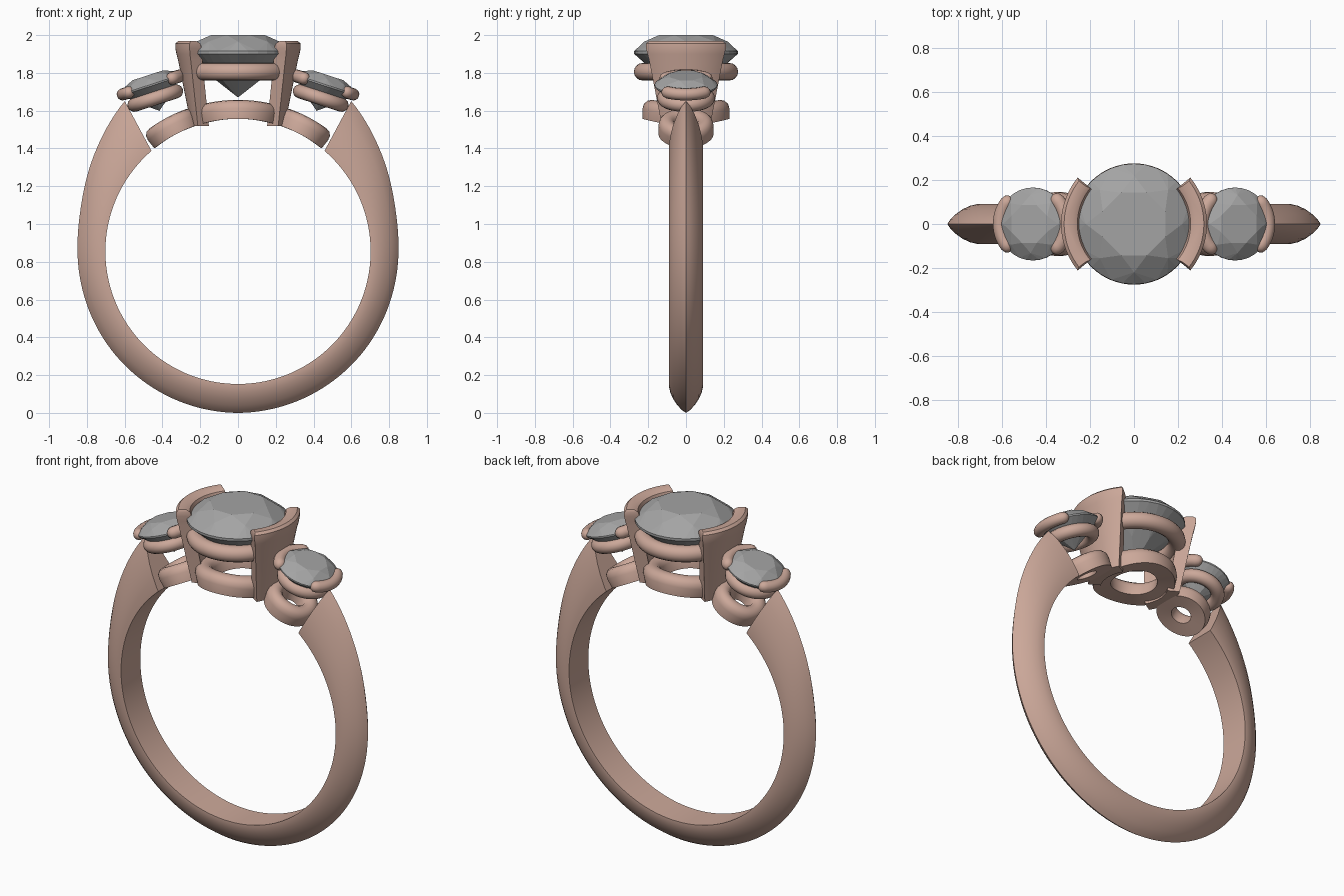
import bpy, bmesh
from math import sin, cos, pi, radians, sqrt
from mathutils import Matrix, Vector

if "Cube" in bpy.data.objects:
    bpy.data.objects.remove(bpy.data.objects["Cube"])

CZ, RI = 0.855, 0.702            # finger hole centre height and radius
metal = bpy.data.materials.new("rose_metal")
metal.diffuse_color = (0.60, 0.39, 0.32, 1)
metal.use_nodes = True
metal.node_tree.nodes["Principled BSDF"].inputs["Base Color"].default_value = metal.diffuse_color
gem_mat = bpy.data.materials.new("gem_grey")
gem_mat.diffuse_color = (0.37, 0.37, 0.37, 1)
gem_mat.use_nodes = True
gem_mat.node_tree.nodes["Principled BSDF"].inputs["Base Color"].default_value = gem_mat.diffuse_color


def finish(name, bm, mat=metal, smooth=True):
    bmesh.ops.recalc_face_normals(bm, faces=bm.faces)
    me = bpy.data.meshes.new(name)
    bm.to_mesh(me)
    bm.free()
    ob = bpy.data.objects.new(name, me)
    bpy.context.collection.objects.link(ob)
    me.materials.append(mat)
    if smooth:
        bpy.ops.object.select_all(action='DESELECT')
        bpy.context.view_layer.objects.active = ob
        ob.select_set(True)
        bpy.ops.object.shade_smooth_by_angle(angle=radians(35))
    return ob


def loft(name, sections, loop=False):
    """Skin a list of closed cross-sections; cap the ends unless looped."""
    bm = bmesh.new()
    rings = [[bm.verts.new(p) for p in s] for s in sections]
    n = len(rings[0])
    pairs = list(zip(rings, rings[1:])) + ([(rings[-1], rings[0])] if loop else [])
    for a, b in pairs:
        for i in range(n):
            j = (i + 1) % n
            bm.faces.new((a[i], a[j], b[j], b[i]))
    if not loop:
        bm.faces.new(rings[0])
        bm.faces.new(rings[-1])
    return finish(name, bm)


def smooth_interp(table, x):
    """Catmull-Rom style lookup of (x, value) pairs."""
    for i in range(len(table) - 1):
        (x0, v0), (x1, v1) = table[i], table[i + 1]
        if x <= x1:
            def slope(k):
                a, b = table[max(k - 1, 0)], table[min(k + 1, len(table) - 1)]
                return (b[1] - a[1]) / (b[0] - a[0])
            t, h = (x - x0) / (x1 - x0), x1 - x0
            return ((2*t**3 - 3*t*t + 1) * v0 + (t**3 - 2*t*t + t) * h * slope(i)
                    + (3*t*t - 2*t**3) * v1 + (t**3 - t*t) * h * slope(i + 1))
    return table[-1][1]


# shank: knife-edge band that thickens towards both shoulders
OUTER = [(-90, 0.855), (-45, 0.85), (0, 0.85), (16, 0.865), (34, 0.918), (53, 0.996)]
half = [(0.09, 0), (0.09, 0.1), (0.083, 0.3), (0.068, 0.52), (0.045, 0.74), (0.022, 0.9)]
profile = half + [(0, 1)] + [(-y, t) for y, t in reversed(half)]
sections = []
N = 120
for k in range(N + 1):
    s = 2 * k / N - 1                        # -1 left tip .. 0 bottom .. 1 right tip
    u, side = abs(s), (1 if s >= 0 else -1)
    ai, ao = -90 + 139.3 * u, -90 + 143 * u
    r = smooth_interp(OUTER, ao)
    pi_ = Vector((RI * cos(radians(ai)), CZ + RI * sin(radians(ai))))
    po = Vector((r * cos(radians(ao)), CZ + r * sin(radians(ao))))
    sec = []
    for y, t in profile:
        p = pi_.lerp(po, t)
        sec.append((side * p.x, y, p.y))
    sections.append(sec)
loft("shank", sections)


def ring_arc(name, R, r, mat4, a0=0, a1=360, n=64, m=16):
    """Round wire ring, or an arc of one with domed ends."""
    full = a1 - a0 >= 360
    stations = [(a0 + (a1 - a0) * k / n, r) for k in range(n if full else n + 1)]
    if not full:
        dome = [(sin(radians(d)), cos(radians(d))) for d in (30, 55, 75, 88)]
        deg = r / R * 180 / pi
        stations = ([(a0 - s * deg, r * c) for s, c in reversed(dome)] + stations
                    + [(a1 + s * deg, r * c) for s, c in dome])
    secs = []
    for a, q in stations:
        a = radians(a)
        secs.append([mat4 @ Vector(((R + q * cos(b)) * cos(a), (R + q * cos(b)) * sin(a), q * sin(b)))
                     for b in (2 * pi * i / m for i in range(m))])
    return loft(name, secs, full)


def gem(name, R, crown, pav, mat4):
    """Round brilliant: convex hull of table, crown, girdle and pavilion points."""
    bm = bmesh.new()
    g = 0.025 * R
    def circle(r, z, n, off=0):
        for i in range(n):
            a = 2 * pi * (i + off) / n
            bm.verts.new((r * cos(a), r * sin(a), z))
    circle(0.56 * R, crown, 8, 0.5)
    circle(0.80 * R, g + (crown - g) * 0.60, 8)
    circle(R, g, 32)
    circle(R, -g, 32)
    circle(0.45 * R, -g - (pav - g) * 0.58, 8)
    bm.verts.new((0, 0, -pav))
    bmesh.ops.convex_hull(bm, input=bm.verts)
    bmesh.ops.dissolve_limit(bm, angle_limit=radians(1), verts=bm.verts, edges=bm.edges)
    bm.transform(mat4)
    return finish(name, bm, gem_mat, False)


def base_ring(name, tilt, ro, ri, h):
    """Collar bent around the finger hole: underside on the hole, softened top."""
    w = ro - ri
    prof = [(ri, 0), (ro, 0), (ro, h * 0.55), (ro - w * 0.08, h * 0.8), (ro - w * 0.27, h * 0.96),
            (ro - w * 0.5, h), (ri + w * 0.27, h * 0.96), (ri + w * 0.08, h * 0.8), (ri, h * 0.55)]
    secs = []
    for k in range(64):
        a = 2 * pi * k / 64
        sec = []
        for r, t in prof:
            th = radians(tilt) + r * cos(a) / (RI + h / 2)
            sec.append(((RI + t) * sin(th), r * sin(a), CZ + (RI + t) * cos(th)))
        secs.append(sec)
    return loft(name, secs, True)


def prong_plate(name, side):
    """Curved tapering wall gripping the centre stone, rounded lip on top."""
    levels = [(1.52, 0.18, 0.248, 31), (1.87, 0.240, 0.318, 38), (1.90, 0.225, 0.326, 38.7),
              (1.93, 0.203 + 0.045, 0.332, 39.5), (1.955, 0.258, 0.332, 39.5), (1.968, 0.28, 0.318, 38)]
    levels[2] = (1.90, 0.246, 0.326, 38.7)
    secs, n = [], 20
    for z, r0, r1, ang in levels:
        arc = [radians(ang) * (2 * k / n - 1) for k in range(n + 1)]
        secs.append([(side * r1 * cos(a), r1 * sin(a), z) for a in arc]
                    + [(side * r0 * cos(a), r0 * sin(a), z) for a in reversed(arc)])
    return loft(name, secs)


# centre setting
up = Matrix.Translation
gem("center_gem", 0.275, 0.092, 0.238, up((0, 0, 1.908)))
ring_arc("center_seat", 0.23, 0.046, up((0, 0, 1.806)))
base_ring("center_base_ring", 0, 0.23, 0.13, 0.1)

# side settings, mirrored left and right
TILT = 18
for side, tag in ((1, "right"), (-1, "left")):
    prong_plate(tag + "_prong", side)
    frame = Matrix.Diagonal((side, 1, 1, 1)) @ up((0.46, 0, 1.735)) @ Matrix.Rotation(radians(TILT), 4, 'Y')
    gem(tag + "_side_gem", 0.166, 0.055, 0.143, frame)
    ring_arc(tag + "_side_seat", 0.116, 0.037, frame @ up((0, 0, -0.072)), n=48)
    ring_arc(tag + "_outer_claw", 0.158, 0.032, frame, -38, 38, n=20)
    ring_arc(tag + "_inner_claw", 0.158, 0.034, frame, 138, 222, n=20)
    base_ring(tag + "_side_base_ring", side * 28, 0.145, 0.058, 0.1)
